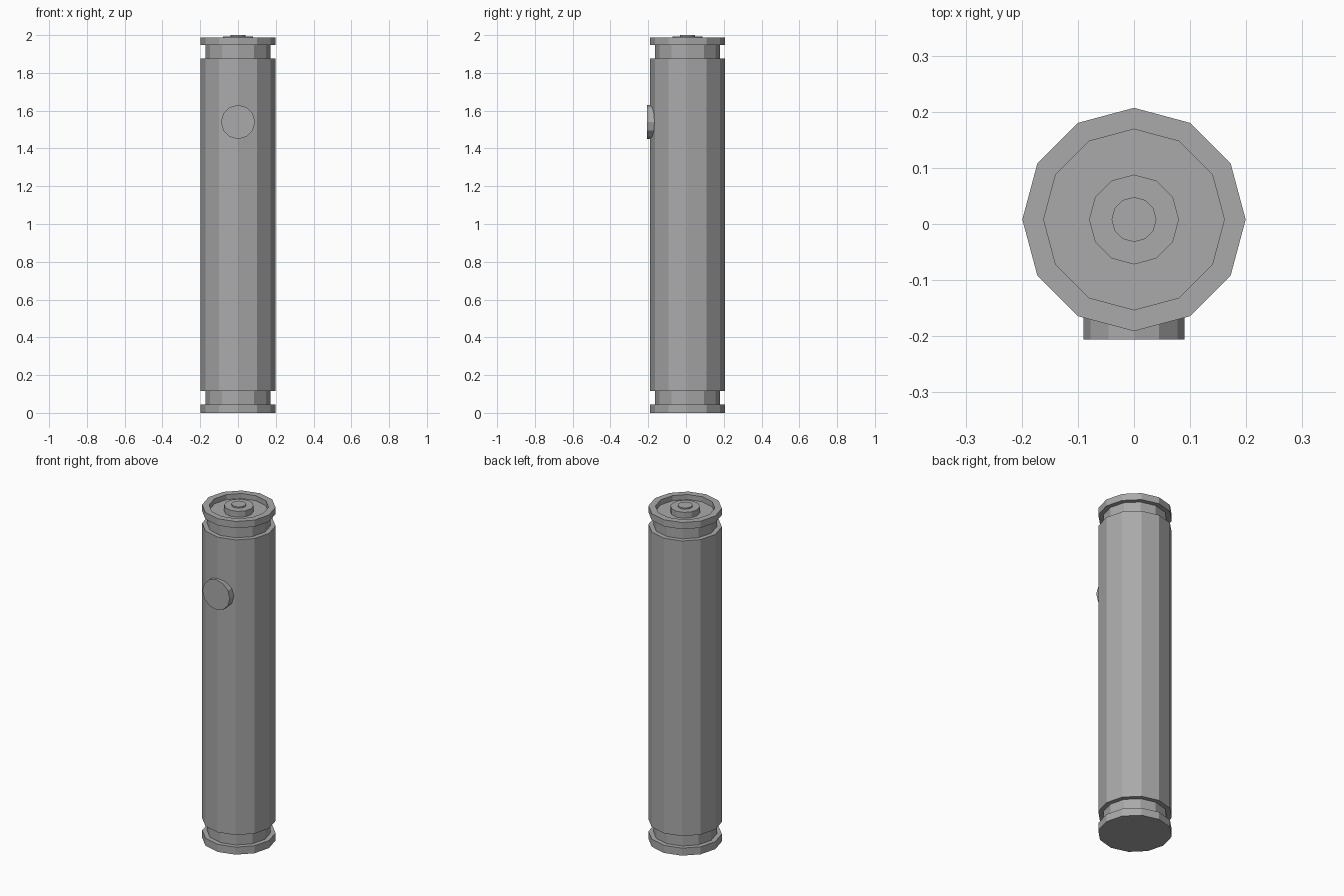
import bpy, bmesh
from math import cos, sin, pi

cube = bpy.data.objects.get("Cube")
if cube:
    bpy.data.objects.remove(cube)

SIDES = 12
AXIS_Y = 0.008

grey = bpy.data.materials.new("mid grey")
grey.use_nodes = True
GREY = (0.4, 0.4, 0.4, 1)
grey.diffuse_color = GREY
grey.node_tree.nodes["Principled BSDF"].inputs["Base Color"].default_value = GREY


def lathe(name, profile):
    """Turn (radius, height) points round z and cap both ends."""
    bm = bmesh.new()
    rings = []
    for r, z in profile:
        rings.append([bm.verts.new((r * cos(2 * pi * i / SIDES),
                                    r * sin(2 * pi * i / SIDES), z))
                      for i in range(SIDES)])
    for a, b in zip(rings, rings[1:]):
        for i in range(SIDES):
            j = (i + 1) % SIDES
            bm.faces.new((a[i], a[j], b[j], b[i]))
    bm.faces.new(rings[0][::-1])
    bm.faces.new(rings[-1])
    bmesh.ops.recalc_face_normals(bm, faces=bm.faces)
    mesh = bpy.data.meshes.new(name)
    bm.to_mesh(mesh)
    bm.free()
    mesh.materials.append(grey)
    obj = bpy.data.objects.new(name, mesh)
    bpy.context.collection.objects.link(obj)
    obj.location.y = AXIS_Y
    return obj


OUTER, NECK, INNER = 0.199, 0.172, 0.161

# Tube with a grooved neck and rim at each end, and a dished top
lathe("tube_body", [
    (OUTER, 0), (OUTER, 0.045), (NECK, 0.045), (NECK, 0.117),
    (OUTER, 0.117), (OUTER, 1.877), (NECK, 1.877), (NECK, 1.947),
    (OUTER, 1.947), (OUTER, 1.987), (INNER, 1.987), (INNER, 1.957),
])

# Stepped contact in the dish
lathe("top_contact", [
    (0.08, 1.955), (0.08, 1.992), (0.04, 1.992), (0.04, 2.0),
])

# Round button on the front
button = lathe("front_button", [(0.09, 0), (0.09, 0.06)])
button.rotation_euler.x = pi / 2
button.location = (0, -0.146, 1.54)
